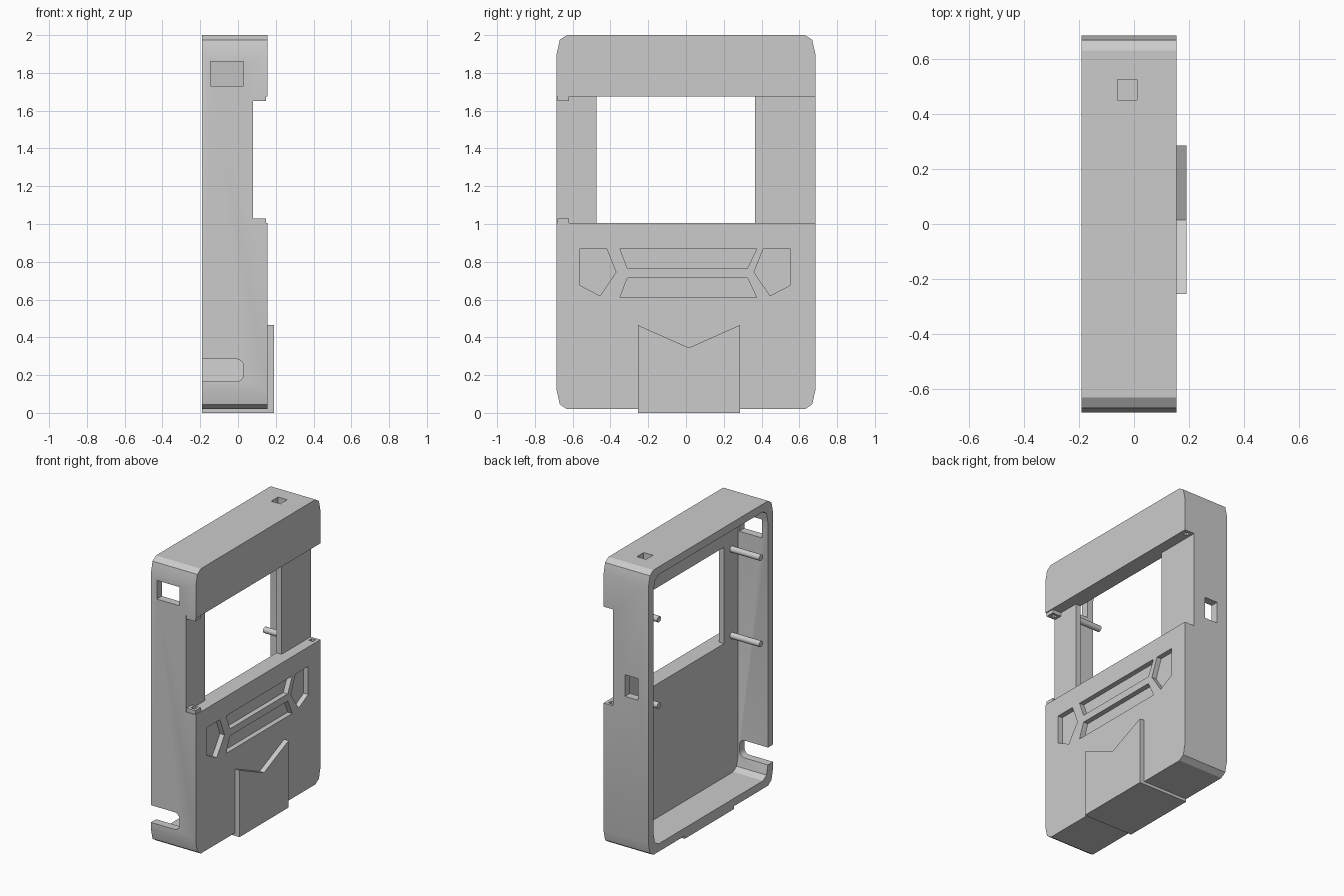
import bpy, bmesh, math
from mathutils import Vector

cube = bpy.data.objects.get("Cube")
if cube:
    bpy.data.objects.remove(cube, do_unlink=True)

grey = bpy.data.materials.new("plain_grey")
grey.use_nodes = True
grey.diffuse_color = (0.6, 0.6, 0.6, 1)
grey.node_tree.nodes["Principled BSDF"].inputs["Base Color"].default_value = (0.6, 0.6, 0.6, 1)


def prism(name, axis, points, start, end):
    """Extrude a flat outline along x, y or z."""
    place = {"x": lambda p, d: Vector((d, p[0], p[1])),
             "y": lambda p, d: Vector((p[0], d, p[1])),
             "z": lambda p, d: Vector((p[0], p[1], d))}[axis]
    bm = bmesh.new()
    low = [bm.verts.new(place(p, start)) for p in points]
    high = [bm.verts.new(place(p, end)) for p in points]
    bm.faces.new(low)
    bm.faces.new(high)
    for i in range(len(low)):
        j = (i + 1) % len(low)
        bm.faces.new((low[i], low[j], high[j], high[i]))
    bmesh.ops.recalc_face_normals(bm, faces=bm.faces[:])
    mesh = bpy.data.meshes.new(name)
    bm.to_mesh(mesh)
    bm.free()
    mesh.materials.append(grey)
    obj = bpy.data.objects.new(name, mesh)
    bpy.context.collection.objects.link(obj)
    return obj


def rect(a0, a1, b0, b1):
    return [(a0, b0), (a1, b0), (a1, b1), (a0, b1)]


def case_outline(inset):
    """Rectangle with two-step chamfered corners, in y and z."""
    hy, hz, mid = 0.685 - inset, 0.99 - inset, 1.01
    corner = [(hy, hz - 0.1), (hy - 0.017, hz - 0.025), (hy - 0.055, hz)]
    top = corner + [(-y, z) for y, z in reversed(corner)]
    return [(y, mid + z) for y, z in top] + [(y, mid - z) for y, z in reversed(top)]


def cut(target, cutters):
    """Subtract the cutters, keep the result and drop the helpers."""
    for c in cutters:
        c.hide_render = True
        mod = target.modifiers.new(c.name, "BOOLEAN")
        mod.operation = "DIFFERENCE"
        mod.solver = "EXACT"
        mod.object = c
    deps = bpy.context.evaluated_depsgraph_get()
    mesh = bpy.data.meshes.new_from_object(target.evaluated_get(deps))
    target.modifiers.clear()
    target.data = mesh
    for c in cutters:
        bpy.data.objects.remove(c, do_unlink=True)


BACK, FRONT, FLOOR, STEP = -0.19, 0.155, 0.04, 0.08
Z_LOW, Z_HIGH = 1.005, 1.675

# Case shell, open towards the back
case = prism("case_shell", "x", case_outline(0), BACK, FRONT)
cutters = [
    prism("cavity", "x", case_outline(0.055), -0.3, FLOOR),
    prism("screen_step", "x", rect(-1, 1, Z_LOW, Z_HIGH), STEP, 0.3),
    prism("screen_window", "x", rect(-0.475, 0.365, Z_LOW, Z_HIGH), 0, 0.2),
    prism("front_port", "y", rect(-0.145, 0.03, 1.73, 1.86), -0.8, -0.5),
    prism("rear_port", "y", rect(-0.11, -0.01, 1.095, 1.245), 0.5, 0.8),
    prism("top_port", "z", rect(-0.06, 0.01, 0.45, 0.525), 1.85, 2.1),
    prism("hinge_sockets", "z", rect(0.1, 0.13, 0.635, 0.665), 0.96, 1.72),
]

# Rounded cable slot in the front edge
slot = [(-0.3, 0.165)]
for cz, first in ((0.205, -90), (0.245, 0)):
    for i in range(6):
        a = math.radians(first + i * 18)
        slot.append((-0.01 + 0.04 * math.cos(a), cz + 0.04 * math.sin(a)))
slot.append((-0.3, 0.285))
cutters.append(prism("cable_slot", "y", slot, -0.8, -0.5))

# Sunken decorative panels
panels = {
    "panel_side_a": [(-.56, .87), (-.42, .87), (-.37, .745), (-.455, .62), (-.56, .675)],
    "panel_side_b": [(.55, .87), (.41, .87), (.36, .745), (.445, .62), (.55, .675)],
    "panel_upper": [(-.35, .87), (.375, .87), (.325, .765), (-.31, .765)],
    "panel_lower": [(-.31, .715), (.325, .715), (.375, .61), (-.35, .61)],
}
for name, pts in panels.items():
    cutters.append(prism(name, "x", pts, FRONT - 0.035, 0.3))
cut(case, cutters)

# Raised notched plate that wraps under the case
notch = [(-.255, 0), (.285, 0), (.285, .465), (.015, .345), (-.255, .465)]
prism("notched_plate", "x", notch, FRONT - 0.005, 0.19)
prism("bottom_plate", "x", rect(-0.255, 0.285, 0, 0.03), BACK, FRONT)

# Hinge lugs at the front corners of the screen step
for name, z0, z1 in (("lower_lug", Z_LOW - 0.005, 1.03), ("upper_lug", 1.65, Z_HIGH + 0.005)):
    lug = prism(name, "z", rect(STEP - 0.005, 0.148, -0.68, -0.62), z0, z1)
    cut(lug, [prism("lug_hole", "z", rect(0.1, 0.13, -0.66, -0.635), 0.9, 1.8)])

# Mounting posts behind the screen corners
ring = [(math.cos(i * math.tau / 20), math.sin(i * math.tau / 20)) for i in range(20)]
for side, y in (("front", -0.56), ("rear", 0.56)):
    for level, z in (("lower", 1.03), ("upper", 1.63)):
        prism(f"{side}_{level}_post", "x",
              [(y + 0.021 * c, z + 0.021 * s) for c, s in ring], -0.185, FLOOR + 0.005)

# Smooth shading with sharp edges kept
bpy.ops.object.select_all(action="DESELECT")
for obj in bpy.context.collection.objects:
    if obj.type == "MESH" and grey.name in obj.data.materials:
        obj.select_set(True)
        bpy.context.view_layer.objects.active = obj
bpy.ops.object.shade_smooth_by_angle(angle=math.radians(30))
